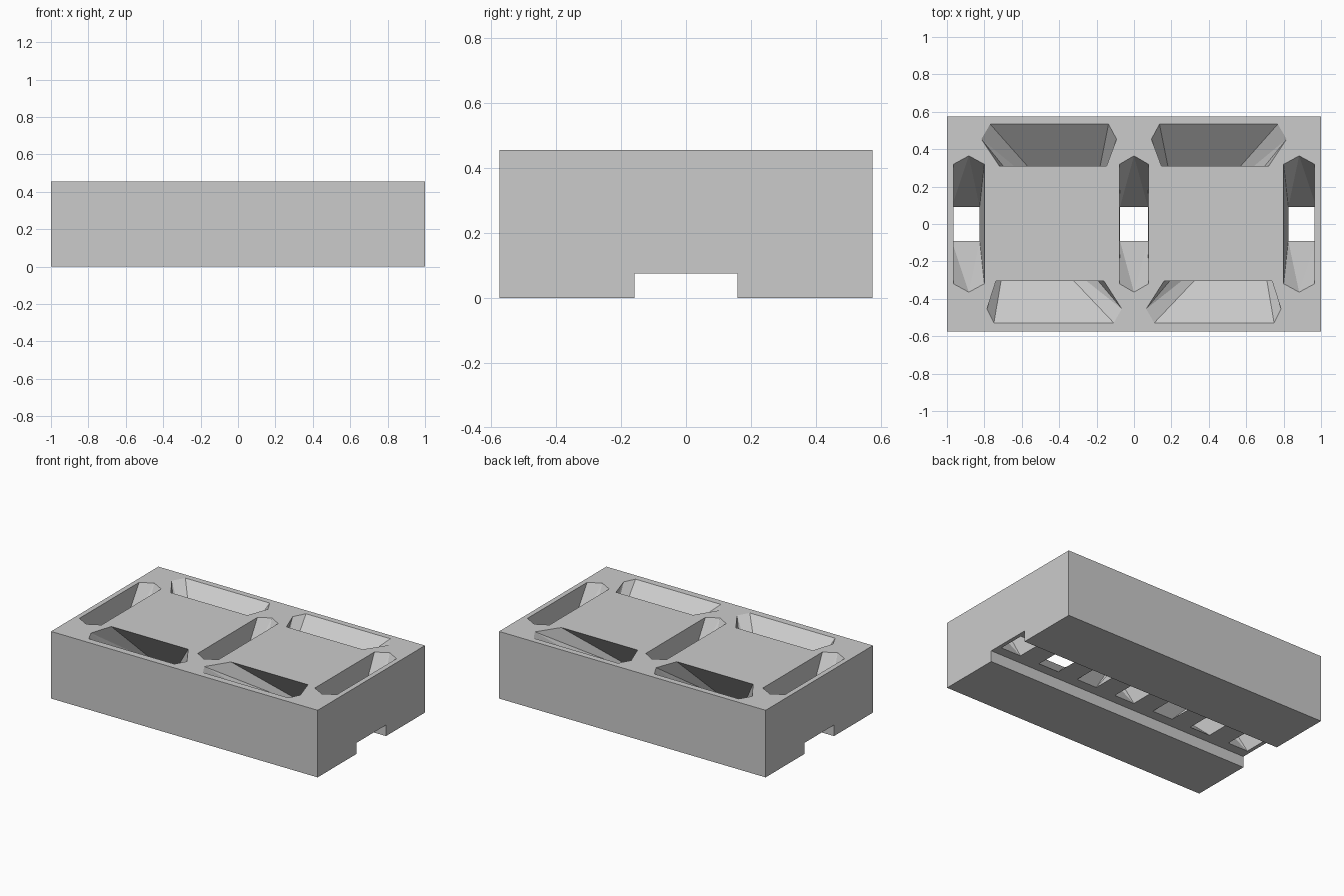
import bpy
import bmesh

HEIGHT, DEPTH = 0.455, 0.575
SLOT_W, SLOT_H = 0.158, 0.075
HOLE_X, HOLE_Y = 0.075, 0.09
OVERSHOOT = 0.001

cube = bpy.data.objects.get("Cube")
if cube:
    bpy.data.objects.remove(cube, do_unlink=True)

grey = bpy.data.materials.new("plain grey")
grey.use_nodes = True
grey.diffuse_color = (0.6, 0.6, 0.6, 1)
grey.node_tree.nodes["Principled BSDF"].inputs["Base Color"].default_value = (0.6, 0.6, 0.6, 1)


def add_object(name, bm):
    bmesh.ops.recalc_face_normals(bm, faces=bm.faces)
    mesh = bpy.data.meshes.new(name)
    bm.to_mesh(mesh)
    bm.free()
    mesh.materials.append(grey)
    ob = bpy.data.objects.new(name, mesh)
    bpy.context.collection.objects.link(ob)
    return ob


def make_block():
    """Side profile with the underside slot, extruded along x."""
    half = [(SLOT_W, SLOT_H), (SLOT_W, 0), (DEPTH, 0), (DEPTH, HEIGHT)]
    profile = half + [(-y, z) for y, z in reversed(half)]
    bm = bmesh.new()
    ends = [[bm.verts.new((x, y, z)) for y, z in profile] for x in (-1, 1)]
    for end in ends:
        bm.faces.new(end)
    for i in range(len(profile)):
        bm.faces.new((ends[0][i - 1], ends[0][i], ends[1][i], ends[1][i - 1]))
    return add_object("block", bm)


def make_funnel(name, outline, hole_x):
    """Hexagonal mouth tapering to a rectangular hole in the slot ceiling."""
    bm = bmesh.new()
    for x, y in outline:
        bm.verts.new((x, y, HEIGHT + OVERSHOOT))
    for sx in (-1, 1):
        for sy in (-1, 1):
            bm.verts.new((hole_x + sx * HOLE_X, sy * HOLE_Y, SLOT_H - OVERSHOOT))
    bmesh.ops.convex_hull(bm, input=bm.verts[:])
    ob = add_object(name, bm)
    ob.hide_render = True
    return ob


def upright(cx, half_width):
    w = half_width
    return [(cx, -0.365), (cx + w, -0.32), (cx + w, 0.32),
            (cx, 0.365), (cx - w, 0.32), (cx - w, -0.32)]


# Mouth outlines for the +x half
front = [(0.064, -0.455), (0.107, -0.53), (0.749, -0.53),
         (0.786, -0.455), (0.738, -0.305), (0.16, -0.305)]
back = [(0.093, 0.455), (0.136, 0.535), (0.77, 0.535),
        (0.817, 0.455), (0.72, 0.31), (0.147, 0.31)]

cutters = [make_funnel("middle_funnel", upright(0, 0.078), 0)]
for side, s in (("left", 1), ("right", -1)):
    for label, outline, hole in (("end", upright(0.883, 0.083), 0.9),
                                 ("front", front, 0.6),
                                 ("back", back, 0.3)):
        mirrored = [(s * x, y) for x, y in outline]
        cutters.append(make_funnel(f"{side}_{label}_funnel", mirrored, s * hole))

# Cut every funnel, bake the result and drop the cutters
block = make_block()
for cutter in cutters:
    mod = block.modifiers.new(cutter.name, "BOOLEAN")
    mod.operation = "DIFFERENCE"
    mod.solver = "EXACT"
    mod.object = cutter
bpy.context.view_layer.update()
result = bpy.data.meshes.new_from_object(
    block.evaluated_get(bpy.context.evaluated_depsgraph_get()))
block.modifiers.clear()
block.data = result
block.data.materials.clear()
block.data.materials.append(grey)
for poly in result.polygons:
    poly.material_index = 0
for cutter in cutters:
    bpy.data.objects.remove(cutter, do_unlink=True)
